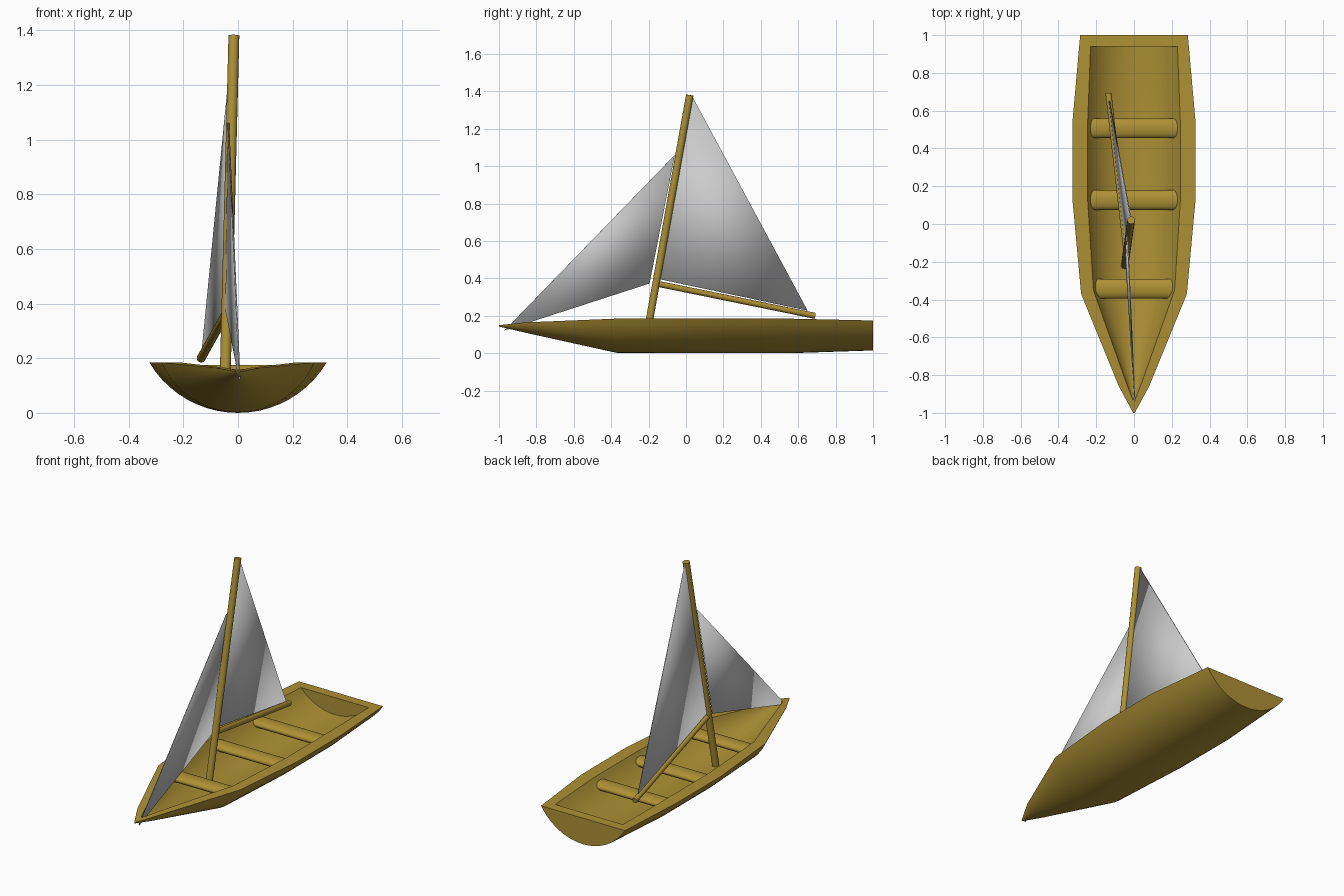
import bpy, bmesh, math
from mathutils import Vector

if "Cube" in bpy.data.objects:
    bpy.data.objects.remove(bpy.data.objects["Cube"])

wood = bpy.data.materials.new("wood")
wood.diffuse_color = (0.42, 0.28, 0.035, 1)
wood.use_nodes = True
wood.node_tree.nodes["Principled BSDF"].inputs["Base Color"].default_value = wood.diffuse_color


def finish(name, bm, mat=None, angle=35):
    bmesh.ops.recalc_face_normals(bm, faces=bm.faces[:])
    me = bpy.data.meshes.new(name)
    bm.to_mesh(me)
    bm.free()
    ob = bpy.data.objects.new(name, me)
    bpy.context.collection.objects.link(ob)
    if mat:
        me.materials.append(mat)
    bpy.ops.object.select_all(action='DESELECT')
    ob.select_set(True)
    bpy.context.view_layer.objects.active = ob
    bpy.ops.object.shade_smooth_by_angle(angle=math.radians(angle))
    return ob


def loft(bm, stations, n=20):
    """Skin circular-arc sections given as (y, half width, rim z, keel z)."""
    rows = []
    for y, w, top, low in stations:
        d = top - low
        r = (w * w + d * d) / (2 * d)
        a = math.atan2(w, r - d)
        angles = [a * (2 * i / n - 1) for i in range(n + 1)]
        rows.append([bm.verts.new((r * math.sin(t), y, low + r * (1 - math.cos(t))))
                     for t in angles])
    for p, q in zip(rows, rows[1:]):
        for i in range(n):
            bm.faces.new((p[i], p[i + 1], q[i + 1], q[i]))
    bm.faces.new(rows[0])
    bm.faces.new(rows[-1])
    return rows


def spar(name, a, b, r1, r2):
    a, b = Vector(a), Vector(b)
    bm = bmesh.new()
    bmesh.ops.create_cone(bm, cap_ends=True, segments=24, radius1=r1, radius2=r2,
                          depth=(b - a).length)
    m = (b - a).to_track_quat('Z', 'Y').to_matrix().to_4x4()
    m.translation = (a + b) / 2
    bm.transform(m)
    return finish(name, bm, wood)


def sail(name, corners):
    bm = bmesh.new()
    bm.faces.new([bm.verts.new(c) for c in corners])
    ob = finish(name, bm)
    mod = ob.modifiers.new("thickness", 'SOLIDIFY')
    mod.thickness, mod.offset = 0.006, 0


# Hull: outer skin, inner skin and the gunwale joining them
bm = bmesh.new()
outer = loft(bm, [(1, .285, .175, .015), (.55, .325, .185, 0), (.12, .325, .185, 0),
                  (-.37, .28, .185, .002), (-.86, .08, .165, .11), (-1, .004, .15, .143)])
inner = loft(bm, [(.94, .23, .175, .07), (.55, .245, .185, .04), (.12, .245, .185, .04),
                  (-.35, .215, .185, .04), (-.83, .045, .165, .13), (-.93, .006, .156, .146)])
for k in range(len(outer) - 1):
    for e in (0, -1):
        bm.faces.new((outer[k][e], outer[k + 1][e], inner[k + 1][e], inner[k][e]))
for k in (0, -1):
    bm.faces.new((outer[k][0], outer[k][-1], inner[k][-1], inner[k][0]))
finish("hull", bm, wood)

# Seats: flattened round planks
for name, y, w in (("rear_seat", .507, .245), ("middle_seat", .127, .245),
                   ("front_seat", -.343, .213)):
    ob = spar(name, (-w, 0, 0), (w, 0, 0), .052, .052)
    ob.scale.z = 0.5
    ob.location = (0, y, .135)

# Mast and boom
spar("mast", (-.049, -.218, .05), (-.015, .02, 1.38), .02, .02)
spar("boom", (-.04, -.145, .37), (-.135, .69, .2), .016, .016)

# Sails
sail("main_sail", [(-.018, .035, 1.37), (-.042, -.138, .395), (-.13, .65, .228)])
sail("jib_sail", [(-.035, -.06, 1.06), (-.043, -.195, .373), (.006, -.97, .122)])
